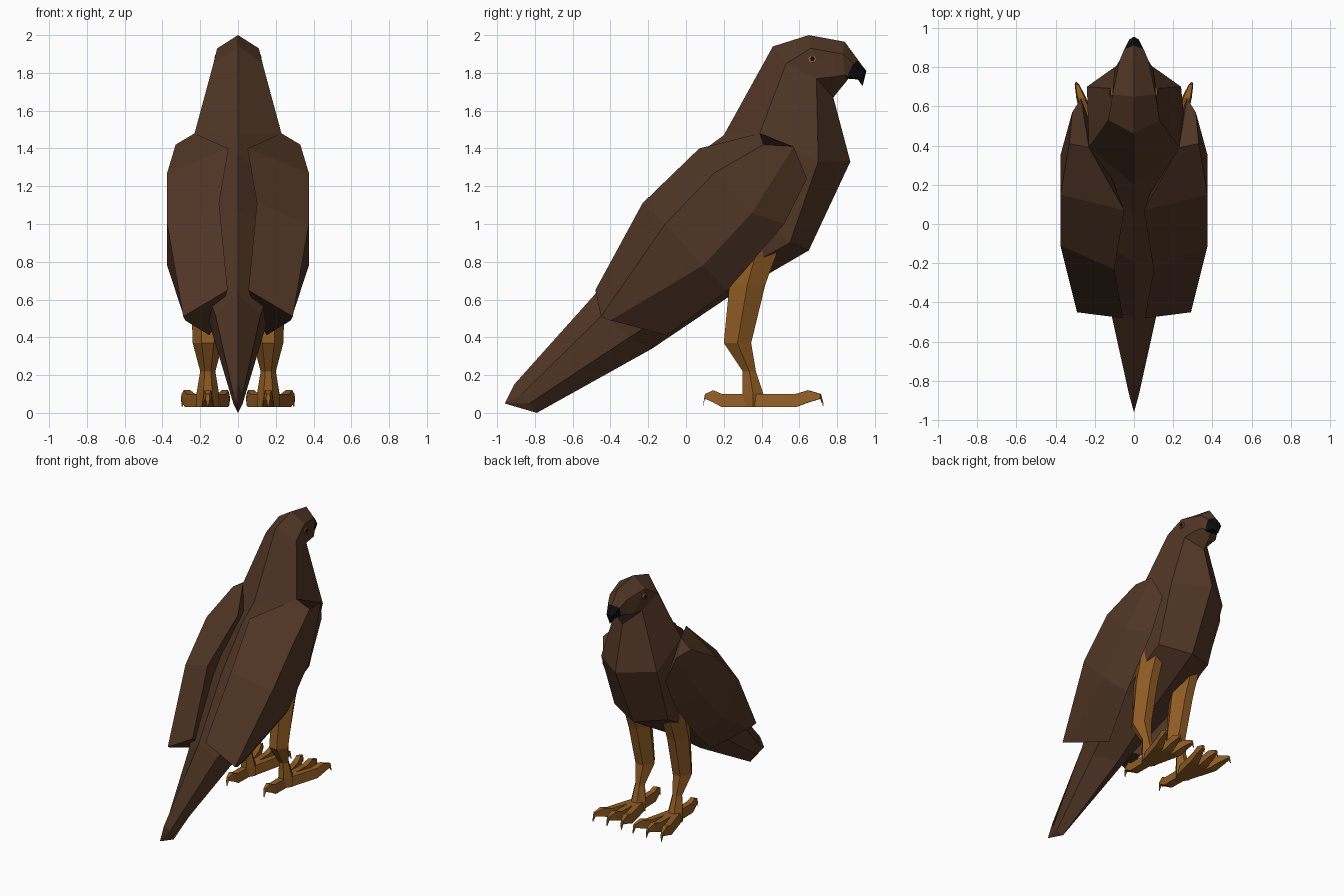
import bpy, bmesh, math
from mathutils import Vector, Matrix

if "Cube" in bpy.data.objects:
    bpy.data.objects.remove(bpy.data.objects["Cube"])


def material(name, rgb):
    m = bpy.data.materials.new(name)
    m.diffuse_color = (*rgb, 1)
    m.use_nodes = True
    m.node_tree.nodes["Principled BSDF"].inputs["Base Color"].default_value = m.diffuse_color
    return m


BROWN = material("feather brown", (0.082, 0.037, 0.019))
TAN = material("leg ochre", (0.28, 0.108, 0.018))
BLACK = material("beak black", (0.004, 0.004, 0.005))
AMBER = material("eye amber", (0.30, 0.11, 0.03))


def loft(name, rings, mat):
    """Skin a list of equal-sized closed rings and cap both ends."""
    bm = bmesh.new()
    vs = [[bm.verts.new(p) for p in r] for r in rings]
    n = len(rings[0])
    for a, b in zip(vs, vs[1:]):
        for i in range(n):
            j = (i + 1) % n
            bm.faces.new((a[i], a[j], b[j], b[i]))
    bm.faces.new(vs[0])
    bm.faces.new(vs[-1])
    bmesh.ops.remove_doubles(bm, verts=bm.verts, dist=0.0005)
    bmesh.ops.recalc_face_normals(bm, faces=bm.faces)
    me = bpy.data.meshes.new(name)
    bm.to_mesh(me)
    bm.free()
    me.materials.append(mat)
    ob = bpy.data.objects.new(name, me)
    bpy.context.collection.objects.link(ob)
    return ob


def full(half):
    """Half ring (back keel, side, side, front keel) to a symmetric ring."""
    return half + [(-x, y, z) for x, y, z in half[-2:0:-1]]


def flip(rings, s):
    return [[(x * s, y, z) for x, y, z in r] for r in rings]


def box_ring(x, y, lo, hi, w):
    return [(x - w, y, lo), (x + w, y, lo), (x + w * .7, y, hi), (x - w * .7, y, hi)]


# shared seams between tail, body and head
rump = [(0, -.48, .63), (.12, -.44, .52), (.13, -.30, .40), (0, -.18, .34)]
nape = [(0, .46, 1.94), (.13, .53, 1.85), (.105, .69, 1.77), (0, .78, 1.67)]
face = [(0, .91, 1.87), (.05, .89, 1.85), (.045, .86, 1.78), (0, .86, 1.77)]

# tail
tail = [[(0, -.96, .05)] * 4,
        [(0, -.91, .15), (.025, -.87, .10), (.025, -.83, .05), (0, -.79, 0)],
        rump]
loft("tail", [full(r) for r in tail], BROWN)

# body and neck
body = [rump,
        [(0, -.20, 1.07), (.27, 0, .90), (.22, .15, .68), (0, .22, .61)],
        [(0, .05, 1.36), (.28, .28, 1.2), (.23, .55, .90), (0, .65, .86)],
        [(0, .20, 1.47), (.23, .39, 1.48), (.24, .70, 1.33), (0, .87, 1.33)],
        nape]
loft("body", [full(r) for r in body], BROWN)

# head
head = [nape,
        [(0, .65, 2.0), (.11, .66, 1.93), (.10, .79, 1.78), (0, .82, 1.72)],
        [(0, .84, 1.965), (.075, .83, 1.90), (.07, .84, 1.79), (0, .845, 1.75)],
        face]
loft("head", [full(r) for r in head], BROWN)

# hooked beak
beak = [[(0, .905, 1.875), (.052, .885, 1.85), (.048, .85, 1.78), (0, .85, 1.77)],
        [(0, .955, 1.81), (.025, .94, 1.80), (.025, .915, 1.77), (0, .91, 1.765)],
        [(0, .935, 1.73)] * 4]
loft("beak", [full(r) for r in beak], BLACK)

# folded wing: each ring runs inner top, ridge, outer, lower
wing = [[(.23, .39, 1.48), (.33, .41, 1.42), (.315, .57, 1.41), (.27, .64, 1.24)],
        [(.05, .07, 1.40), (.375, .15, 1.27), (.375, .35, 1.06), (.27, .52, 1.0)],
        [(.10, -.23, 1.11), (.375, -.11, 1.0), (.375, .09, .78), (.25, .22, .65)],
        [(.055, -.48, .65), (.29, -.45, .51), (.28, -.40, .49), (.15, -.10, .41)]]

# leg: (z, y back, y front, x inner, x outer)
leg = [(.95, .28, .52, .08, .25), (.68, .23, .42, .08, .25), (.37, .20, .345, .08, .24),
       (.22, .30, .37, .12, .20), (.10, .30, .41, .10, .22), (.03, .30, .41, .10, .22)]
# toes: (share of length, low z, high z, half width)
toe = [(0, .03, .10, .035), (.60, .03, .10, .032), (.78, .055, .12, .025),
       (.96, .075, .10, .012), (1, .035, .04, .003)]

for side, s in (("right", 1), ("left", -1)):
    loft(side + "_wing", flip(wing, s), BROWN)

    # six-sided leg
    rings = []
    for z, y0, y1, x0, x1 in leg:
        xm, ym, hx, hy = (x0 + x1) / 2, (y0 + y1) / 2, (x1 - x0) / 2, (y1 - y0) / 2
        rings.append([(xm + hx * cx, ym + hy * cy, z) for cx, cy in
                      ((0.4, -1), (1, 0), (.4, 1), (-.4, 1), (-1, 0), (-.4, -1))])
    loft(side + "_leg", flip(rings, s), TAN)

    # three front toes and one back toe
    for name, x0, x1, y0, y1 in (("outer", .18, .295, .36, .725), ("middle", .16, .17, .36, .73),
                                 ("inner", .14, .05, .36, .725), ("back", .16, .16, .34, .09)):
        rings = [box_ring(x0 + (x1 - x0) * t, y0 + (y1 - y0) * t, lo, hi, w)
                 for t, lo, hi, w in toe]
        loft(f"{side}_{name}_toe", flip(rings, s), TAN)

    # eye and pupil
    for name, r, x, mat in (("eye", .024, .121, AMBER), ("pupil", .013, .125, BLACK)):
        rings = [[(xx, .67 + r * math.cos(a * math.pi / 3), 1.875 + r * math.sin(a * math.pi / 3))
                  for a in range(6)] for xx in (.09, x)]
        loft(f"{side}_{name}", flip(rings, s), mat)
